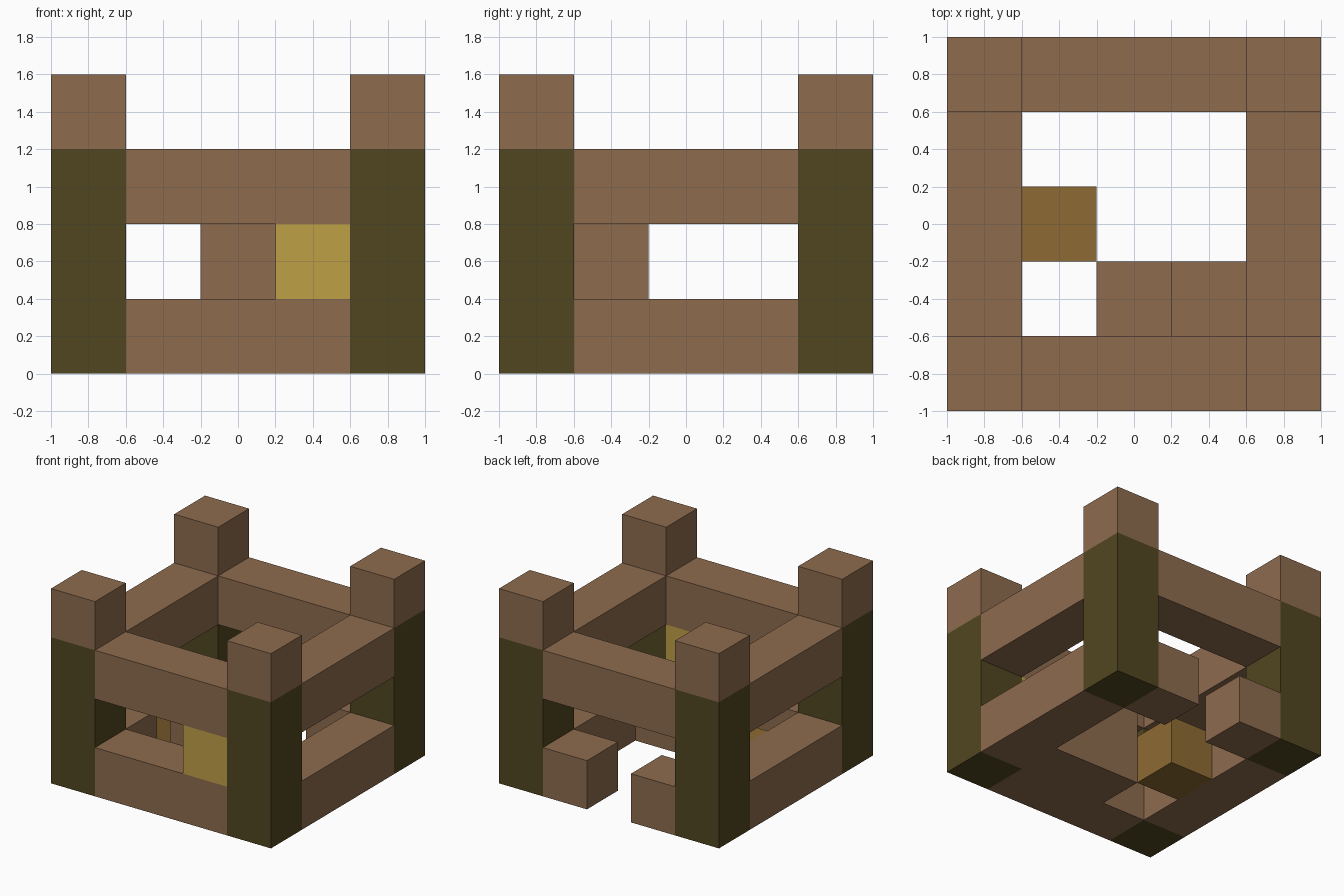
import bpy
import bmesh
from mathutils import Vector

if "Cube" in bpy.data.objects:
    bpy.data.objects.remove(bpy.data.objects["Cube"])

CELL = 0.4  # everything sits on a 5 x 5 x 4 grid of cubes


def make_material(name, rgb):
    mat = bpy.data.materials.new(name)
    mat.use_nodes = True
    mat.diffuse_color = (*rgb, 1)
    mat.node_tree.nodes["Principled BSDF"].inputs["Base Color"].default_value = (*rgb, 1)
    return mat


brown = make_material("brown", (0.27, 0.146, 0.076))
olive = make_material("dark_olive", (0.083, 0.061, 0.015))
yellow = make_material("yellow", (0.52, 0.35, 0.062))
ochre = make_material("ochre", (0.27, 0.147, 0.033))


def block(name, mat, cell, size=(1, 1, 1)):
    """Box starting at a grid cell and spanning a number of cells."""
    low = Vector(cell) * CELL - Vector((1, 1, 0))
    span = Vector(size) * CELL
    bm = bmesh.new()
    bmesh.ops.create_cube(bm, size=1)
    for v in bm.verts:
        v.co = low + span * 0.5 + Vector(a * b for a, b in zip(v.co, span))
    mesh = bpy.data.meshes.new(name)
    bm.to_mesh(mesh)
    bm.free()
    mesh.materials.append(mat)
    obj = bpy.data.objects.new(name, mesh)
    bpy.context.scene.collection.objects.link(obj)


# Corner posts with brown caps
for depth, y in (("front", 0), ("back", 4)):
    for side, x in (("right", 0), ("left", 4)):
        block(f"{depth}_{side}_post", olive, (x, y, 0), (1, 1, 3))
        block(f"{depth}_{side}_cap", brown, (x, y, 3))

# Upper ring of beams
for depth, y in (("front", 0), ("back", 4)):
    block(f"{depth}_upper_beam", brown, (1, y, 2), (3, 1, 1))
for side, x in (("right", 0), ("left", 4)):
    block(f"{side}_upper_beam", brown, (x, 1, 2), (1, 3, 1))
    block(f"{side}_lower_beam", brown, (x, 1, 0), (1, 3, 1))

# Lower front beam, and lower back beam split by the doorway
block("front_lower_beam", brown, (1, 0, 0), (3, 1, 1))
block("back_right_door_block", brown, (1, 4, 0))
block("back_left_door_block", brown, (3, 4, 0))

# Interior blocks
block("inner_pillar", brown, (2, 1, 0), (1, 1, 2))
block("inner_step", brown, (3, 1, 0))
block("ochre_block", ochre, (1, 2, 0))

# Block in the front opening
block("yellow_block", yellow, (3, 0, 1))
